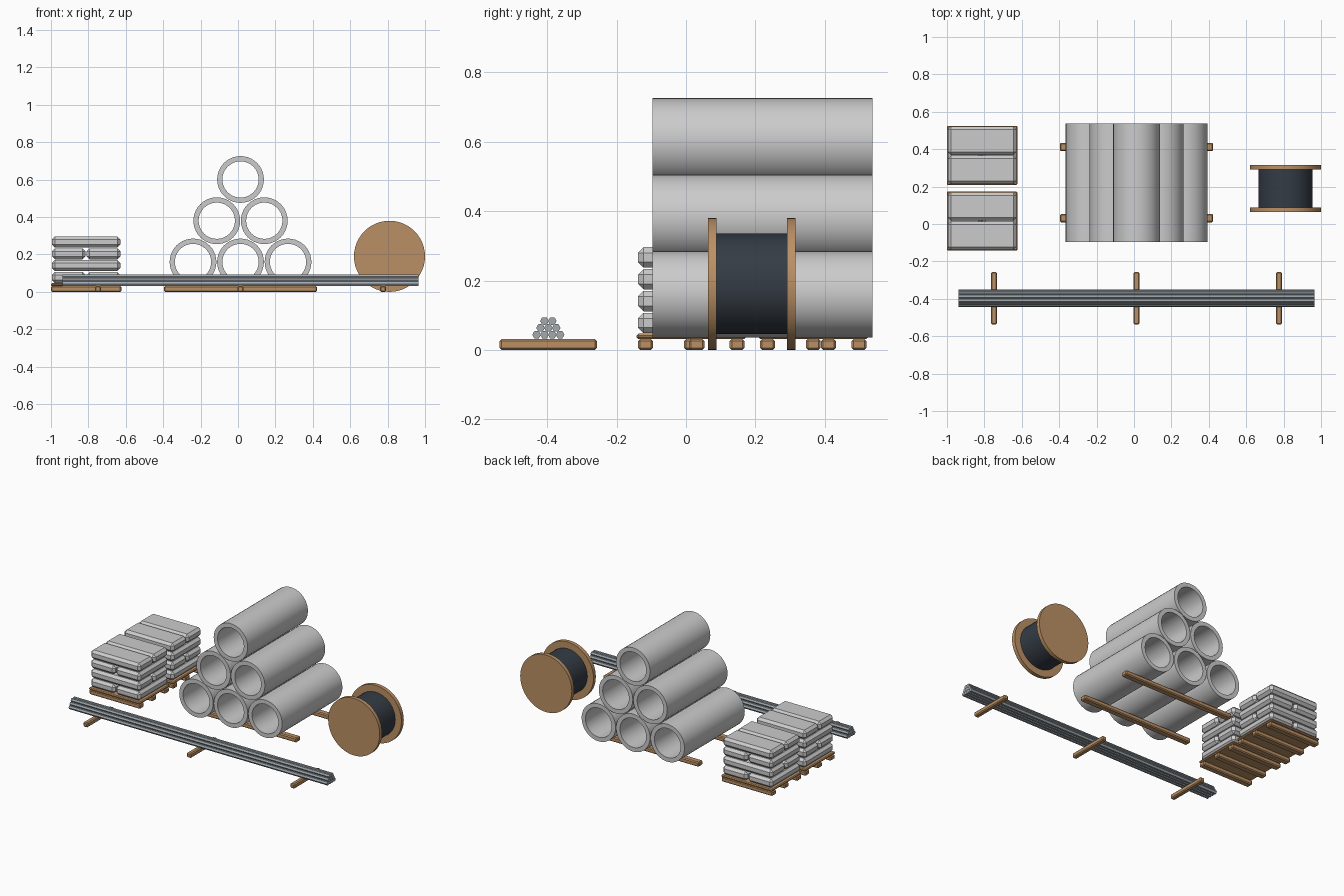
import bpy, bmesh, math
from mathutils import Matrix, Vector

if "Cube" in bpy.data.objects:
    bpy.data.objects.remove(bpy.data.objects["Cube"])


def material(name, rgb):
    m = bpy.data.materials.new(name)
    m.diffuse_color = (*rgb, 1)
    m.use_nodes = True
    m.node_tree.nodes["Principled BSDF"].inputs["Base Color"].default_value = m.diffuse_color
    return m


WOOD = material("wood", (0.50, 0.28, 0.13))
CABLE = material("cable", (0.035, 0.045, 0.06))
STEEL = material("steel", (0.36, 0.40, 0.43))


def finish(name, bm, mat=None, smooth=False):
    bmesh.ops.recalc_face_normals(bm, faces=bm.faces)
    me = bpy.data.meshes.new(name)
    bm.to_mesh(me)
    bm.free()
    ob = bpy.data.objects.new(name, me)
    bpy.context.collection.objects.link(ob)
    if mat:
        me.materials.append(mat)
    if smooth:
        bpy.ops.object.select_all(action='DESELECT')
        ob.select_set(True)
        bpy.context.view_layer.objects.active = ob
        bpy.ops.object.shade_smooth_by_angle(angle=math.radians(35))
    return ob


def box(name, center, size, bevel, mat=None):
    bm = bmesh.new()
    bmesh.ops.create_cube(bm, size=1, matrix=Matrix.Translation(center) @ Matrix.Diagonal((*size, 1)))
    bmesh.ops.bevel(bm, geom=bm.edges[:], offset=bevel, segments=1, affect='EDGES')
    return finish(name, bm, mat)


def cylinder(name, center, r, length, axis, sides, mat=None, smooth=True):
    rot = Matrix.Rotation(math.pi / 2, 4, 'Y' if axis == 'X' else 'X')
    bm = bmesh.new()
    bmesh.ops.create_cone(bm, cap_ends=True, segments=sides, radius1=r, radius2=r, depth=length,
                          matrix=Matrix.Translation(center) @ rot)
    return finish(name, bm, mat, smooth)


def pipe(name, center, r_out, r_in, length, sides=40):
    # closed rectangular wall section swept around the y axis
    c = Vector(center)
    bm = bmesh.new()
    section = [(r_out, -1), (r_out, 1), (r_in, 1), (r_in, -1)]
    rings = []
    for i in range(sides):
        a = math.tau * i / sides
        rings.append([bm.verts.new(c + Vector((r * math.cos(a), s * length / 2, r * math.sin(a))))
                      for r, s in section])
    for i in range(sides):
        p, q = rings[i], rings[(i + 1) % sides]
        for k in range(4):
            n = (k + 1) % 4
            bm.faces.new((p[k], p[n], q[n], q[k]))
    return finish(name, bm, None, True)


CX = 0.0135

# pyramid of concrete pipes on two timber bearers
for row in range(3):
    count = 3 - row
    for i in range(count):
        x = CX + (i - (count - 1) / 2) * 0.254
        pipe("concrete_pipe", (x, 0.2207, 0.16 + row * 0.2205), 0.125, 0.097, 0.634)
for y in (0.031, 0.411):
    box("pipe_bearer", (CX, y, 0.0155), (0.82, 0.044, 0.031), 0.006, WOOD)

# two pallets of stacked bags, the layers turned alternately
PX = -0.812
for py in (0.0155, 0.367):
    for dy in (-0.132, 0, 0.132):
        box("pallet_runner", (PX, py + dy, 0.0155), (0.376, 0.043, 0.031), 0.006, WOOD)
    box("pallet_deck", (PX, py, 0.039), (0.376, 0.316, 0.015), 0.005, WOOD)
    for layer in range(4):
        z = 0.0775 + layer * 0.063
        for s in (-1, 1):
            if layer % 2:
                box("cement_bag", (PX, py + s * 0.078, z), (0.366, 0.152, 0.059), 0.016)
            else:
                box("cement_bag", (PX + s * 0.093, py, z), (0.18, 0.308, 0.059), 0.016)
# swap check: the top layer (odd) lies along x, split in y

# cable drum
cylinder("cable_winding", (0.81, 0.19, 0.19), 0.145, 0.21, 'Y', 40, CABLE)
for y in (0.0755, 0.3035):
    cylinder("drum_flange", (0.81, y, 0.19), 0.19, 0.025, 'Y', 48, WOOD)

# bundle of hexagonal steel bars on three bearers
for row in range(3):
    count = 4 - row
    for i in range(count):
        y = -0.397 + (i - (count - 1) / 2) * 0.0226
        cylinder("steel_bar", (CX, y, 0.0435 + row * 0.0198), 0.0125, 1.903, 'X', 6, STEEL, False)
for dx in (-0.762, 0, 0.762):
    box("bar_bearer", (CX + dx, -0.397, 0.0155), (0.032, 0.281, 0.031), 0.006, WOOD)
